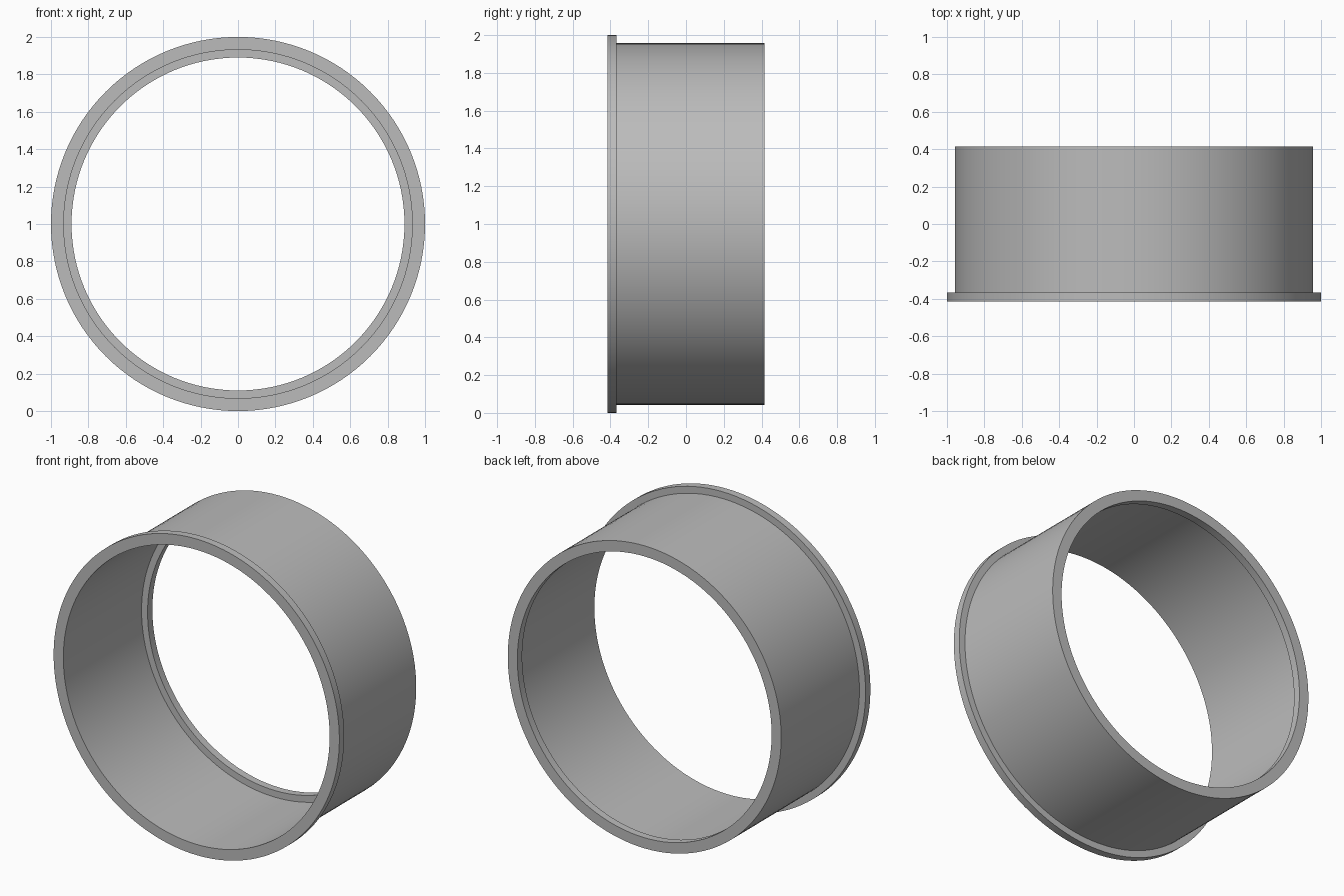
import bpy
import bmesh
import math
from mathutils import Vector, Matrix

cube = bpy.data.objects.get("Cube")
if cube:
    bpy.data.objects.remove(cube)

# Plain grey finish
grey = bpy.data.materials.new("plain grey")
grey.use_nodes = True
colour = (0.5, 0.5, 0.5, 1)
grey.diffuse_color = colour
grey.node_tree.nodes["Principled BSDF"].inputs["Base Color"].default_value = colour

# Wall section as (radius, y): front flange, sleeve, rear inner lip
FRONT, REAR, THICK = -0.415, 0.415, 0.048
FLANGE, SLEEVE, BORE, LIP = 1.0, 0.957, 0.932, 0.89
section = [
    (FLANGE, FRONT), (FLANGE, FRONT + THICK),
    (SLEEVE, FRONT + THICK), (SLEEVE, REAR),
    (LIP, REAR), (LIP, REAR - THICK),
    (BORE, REAR - THICK), (BORE, FRONT),
]

# Revolve the section around the y axis
bm = bmesh.new()
verts = [bm.verts.new((r, y, 0)) for r, y in section]
edges = [bm.edges.new((verts[i - 1], v)) for i, v in enumerate(verts)]
bmesh.ops.spin(bm, geom=verts + edges, cent=Vector(), axis=(0, 1, 0),
               angle=math.tau, steps=128, use_merge=True)
bmesh.ops.remove_doubles(bm, verts=bm.verts, dist=0.0001)
bmesh.ops.recalc_face_normals(bm, faces=bm.faces)
bmesh.ops.transform(bm, matrix=Matrix.Translation((0, 0, FLANGE)), verts=bm.verts)

mesh = bpy.data.meshes.new("flanged_sleeve")
bm.to_mesh(mesh)
bm.free()
mesh.materials.append(grey)
sleeve = bpy.data.objects.new("flanged_sleeve", mesh)
bpy.context.collection.objects.link(sleeve)

# Smooth curved walls, crisp rims
bpy.ops.object.select_all(action="DESELECT")
sleeve.select_set(True)
bpy.context.view_layer.objects.active = sleeve
bpy.ops.object.shade_smooth_by_angle(angle=math.radians(30))
